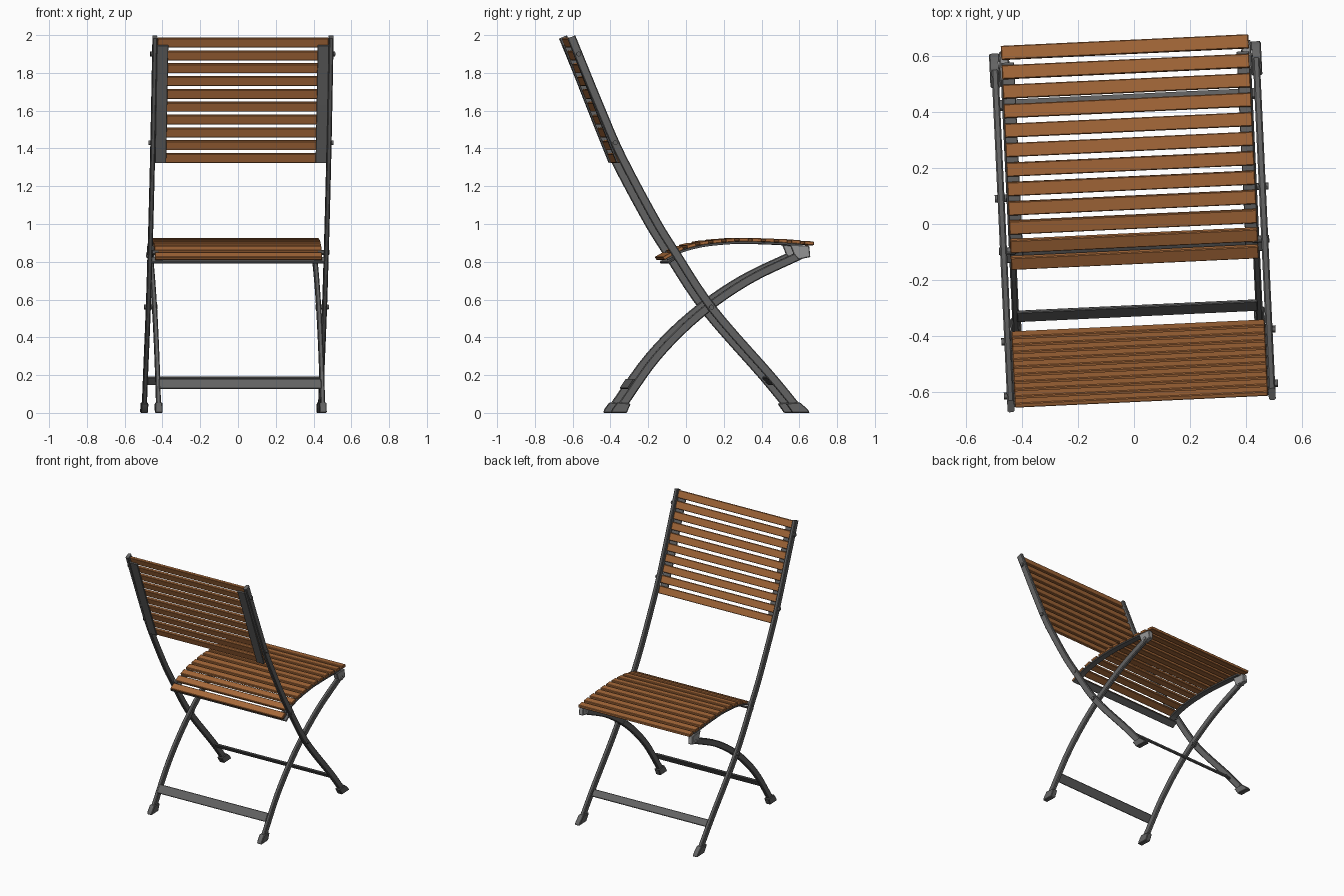
import bpy, bmesh, math
from mathutils import Matrix, Vector

cube = bpy.data.objects.get("Cube")
if cube:
    bpy.data.objects.remove(cube, do_unlink=True)

# whole chair is turned slightly about the vertical axis
TURN = Matrix.Translation((-0.003, 0, 0)) @ Matrix.Rotation(math.radians(2.7), 4, 'Z')


def material(name, color, rough):
    m = bpy.data.materials.new(name)
    m.use_nodes = True
    m.diffuse_color = (*color, 1)
    bsdf = m.node_tree.nodes["Principled BSDF"]
    bsdf.inputs["Base Color"].default_value = (*color, 1)
    bsdf.inputs["Roughness"].default_value = rough
    return m


WOOD = material("warm wood", (0.38, 0.14, 0.041), 0.6)
METAL = material("dark grey metal", (0.125, 0.125, 0.125), 0.5)
STEEL = material("light grey steel", (0.3, 0.3, 0.3), 0.4)


def finish(name, bm, mat):
    bmesh.ops.recalc_face_normals(bm, faces=bm.faces)
    bm.transform(TURN)
    mesh = bpy.data.meshes.new(name)
    bm.to_mesh(mesh)
    bm.free()
    mesh.materials.append(mat)
    ob = bpy.data.objects.new(name, mesh)
    bpy.context.collection.objects.link(ob)
    bpy.ops.object.select_all(action='DESELECT')
    bpy.context.view_layer.objects.active = ob
    ob.select_set(True)
    bpy.ops.object.shade_smooth_by_angle(angle=math.radians(30))
    return ob


def smooth_path(pts, steps=5):
    """Catmull-Rom curve through (y, z) points."""
    p = [Vector(q) for q in pts]
    p = [2 * p[0] - p[1]] + p + [2 * p[-1] - p[-2]]
    out = []
    for a, b, c, d in zip(p, p[1:], p[2:], p[3:]):
        for i in range(steps):
            t = i / steps
            out.append(0.5 * (2 * b + (c - a) * t + (2 * a - 5 * b + 4 * c - d) * t * t
                              + (3 * b - a - 3 * c + d) * t ** 3))
    return out + [p[-2]]


def sample(path, s):
    """Point and unit tangent at distance s along a path."""
    for a, b in zip(path, path[1:]):
        step = (b - a).length
        if s <= step or b is path[-1]:
            tangent = (b - a).normalized()
            return a + tangent * s, tangent
        s -= step


def sweep(name, path, x, width, depth, mat, chamfer=0.005):
    """Bar with chamfered section following a (y, z) path at a fixed x."""
    bm = bmesh.new()
    w, d, c = width / 2, depth / 2, chamfer
    section = [(w, d - c), (w - c, d), (c - w, d), (-w, d - c),
               (-w, c - d), (c - w, -d), (w - c, -d), (w, c - d)]
    rings = []
    for i, p in enumerate(path):
        t = (path[min(i + 1, len(path) - 1)] - path[max(i - 1, 0)]).normalized()
        n = Vector((-t.y, t.x))
        rings.append([bm.verts.new((x + u, p.x + n.x * v, p.y + n.y * v)) for u, v in section])
    for r, q in zip(rings, rings[1:]):
        for k in range(len(r)):
            j = (k + 1) % len(r)
            bm.faces.new((r[k], r[j], q[j], q[k]))
    bm.faces.new(rings[0])
    bm.faces.new(rings[-1])
    return finish(name, bm, mat)


def board(name, center, tangent, length, width, thick, mat, bevel=0.003):
    """Flat board along x, its width lying along a (y, z) tangent."""
    bm = bmesh.new()
    bmesh.ops.create_cube(bm, size=1)
    bm.transform(Matrix.Diagonal((length, width, thick, 1)))
    bmesh.ops.bevel(bm, geom=bm.edges[:], offset=bevel, segments=1, affect='EDGES')
    tilt = math.atan2(tangent.y, tangent.x)
    bm.transform(Matrix.Translation((0, center.x, center.y)) @ Matrix.Rotation(tilt, 4, 'X'))
    return finish(name, bm, mat)


def prism(name, outline, x, width, mat):
    """Outline in (y, z) given thickness along x."""
    bm = bmesh.new()
    face = bm.faces.new([bm.verts.new((x - width / 2, y, z)) for y, z in outline])
    ext = bmesh.ops.extrude_face_region(bm, geom=[face])
    bmesh.ops.translate(bm, vec=(width, 0, 0),
                        verts=[v for v in ext["geom"] if isinstance(v, bmesh.types.BMVert)])
    bmesh.ops.bevel(bm, geom=bm.edges[:], offset=0.004, segments=1, affect='EDGES')
    return finish(name, bm, mat)


def bolt(name, x, p, length, mat=METAL):
    bm = bmesh.new()
    bmesh.ops.create_cone(bm, cap_ends=True, segments=12, radius1=0.013, radius2=0.013, depth=length)
    bm.transform(Matrix.Translation((x, p[0], p[1])) @ Matrix.Rotation(math.pi / 2, 4, 'Y'))
    return finish(name, bm, mat)


# side curves of the chair
long_leg = smooth_path([(0.565, 0.03), (0.425, 0.2), (0.12, 0.55), (-0.085, 0.86), (-0.195, 1.04),
                        (-0.365, 1.36), (-0.47, 1.6), (-0.63, 1.99)])
short_leg = smooth_path([(-0.365, 0.03), (-0.176, 0.295), (0.048, 0.518), (0.307, 0.7), (0.6, 0.842)])
seat = smooth_path([(-0.14, 0.817), (-0.09, 0.845), (-0.04, 0.871), (0.07, 0.899), (0.2, 0.913),
                    (0.3, 0.916), (0.5, 0.91), (0.657, 0.897)])
back = smooth_path([(-0.37, 1.325), (-0.47, 1.58), (-0.628, 1.985)])
back_strip = smooth_path([(-0.384, 1.325), (-0.484, 1.575), (-0.628, 1.945)])

# mirrored metal frame
for side, label in ((1, "left"), (-1, "right")):
    sweep(label + "_long_leg", long_leg, side * 0.467, 0.025, 0.045, METAL)
    sweep(label + "_short_leg", short_leg, side * 0.435, 0.025, 0.045, METAL)
    prism(label + "_front_foot", [(0.542, 0), (0.633, 0), (0.622, 0.02), (0.58, 0.056), (0.507, 0.05)],
          side * 0.467, 0.038, METAL)
    prism(label + "_rear_foot", [(-0.418, 0), (-0.335, 0), (-0.314, 0.05), (-0.385, 0.056), (-0.412, 0.02)],
          side * 0.435, 0.038, METAL)
    sweep(label + "_seat_rail", [p - Vector((0, 0.015)) for p in seat[2:-2]],
          side * 0.42, 0.045, 0.012, METAL, 0.002)
    prism(label + "_seat_bracket", [(0.53, 0.892), (0.632, 0.885), (0.638, 0.825), (0.575, 0.812), (0.55, 0.84)],
          side * 0.433, 0.034, STEEL)
    # strip behind the backrest boards
    sweep(label + "_back_strip", back_strip, side * 0.426, 0.06, 0.01, METAL, 0.002)
    # fixings
    bolt(label + "_pivot_bolt", side * 0.454, (0.113, 0.56), 0.07)
    bolt(label + "_bracket_bolt", side * 0.435, (0.59, 0.835), 0.042, STEEL)
    bolt(label + "_seat_bolt", side * 0.453, (-0.075, 0.85), 0.06)
    for part, p in (("upper", (-0.592, 1.9)), ("lower", (-0.398, 1.43))):
        bolt(label + "_" + part + "_back_bolt", side * 0.473, p, 0.034)

# cross bars joining the legs
board("front_cross_bar", Vector((0.445, 0.17)), Vector((-0.65, 0.76)), 0.92, 0.052, 0.012, METAL)
board("rear_cross_bar", Vector((-0.31, 0.153)), Vector((0.55, 0.83)), 0.86, 0.062, 0.012, METAL)
board("seat_cross_bar", Vector((-0.095, 0.808)), Vector((0.83, 0.55)), 0.92, 0.05, 0.012, METAL)


# wooden boards spaced evenly along seat and back
def boards(name, path, count, length, width, thick):
    total = sum((b - a).length for a, b in zip(path, path[1:]))
    for i in range(count):
        p, t = sample(path, width / 2 + (total - width) * i / (count - 1))
        board(f"{name}_{i + 1}", p, t, length, width, thick, WOOD)


boards("seat_slat", seat, 12, 0.885, 0.05, 0.02)
boards("back_slat", back, 10, 0.905, 0.052, 0.018)
